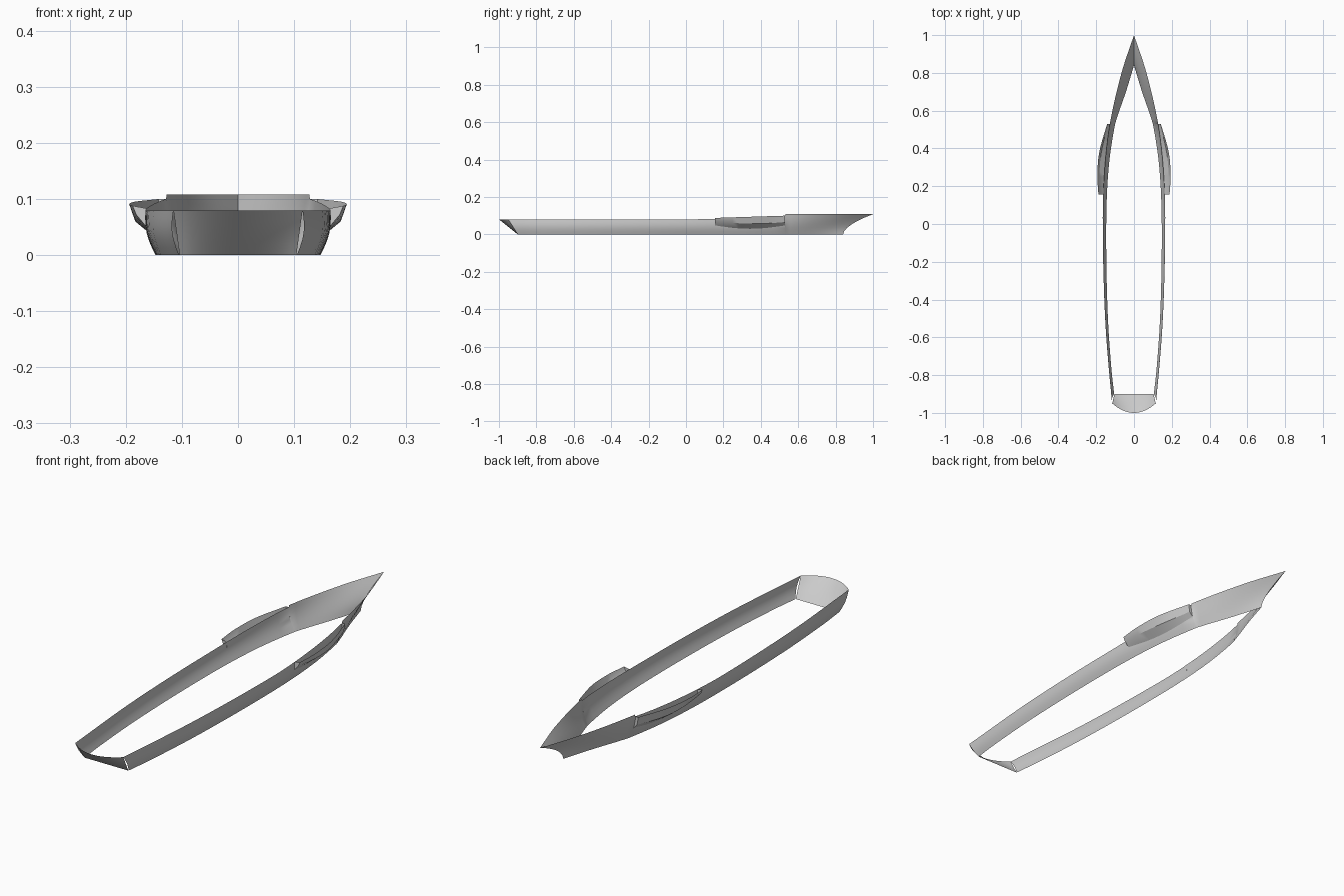
import bpy, bmesh, math

cube = bpy.data.objects.get("Cube")
if cube:
    bpy.data.objects.remove(cube, do_unlink=True)

grey = bpy.data.materials.new("hull_grey")
grey.use_nodes = True
colour = (0.6, 0.6, 0.6, 1)
grey.diffuse_color = colour
grey.node_tree.nodes["Principled BSDF"].inputs["Base Color"].default_value = colour


def loft(name, sections, flip=False):
    """Skin a list of cross-sections into an open sheet."""
    bm = bmesh.new()
    grid = [[bm.verts.new(p) for p in s] for s in sections]
    for a, b in zip(grid, grid[1:]):
        for i in range(len(a) - 1):
            quad = [a[i], a[i + 1], b[i + 1], b[i]]
            bm.faces.new(quad[::-1] if flip else quad)
    bmesh.ops.remove_doubles(bm, verts=bm.verts, dist=0.0002)
    mesh = bpy.data.meshes.new(name)
    bm.to_mesh(mesh)
    bm.free()
    mesh.materials.append(grey)
    obj = bpy.data.objects.new(name, mesh)
    bpy.context.collection.objects.link(obj)
    bpy.ops.object.select_all(action='DESELECT')
    obj.select_set(True)
    bpy.context.view_layer.objects.active = obj
    bpy.ops.object.shade_smooth_by_angle(angle=math.radians(30))
    return obj


def mix(a, b, t):
    return a + (b - a) * t


def curve(points, y):
    """Smooth interpolation through (y, value) points."""
    n = len(points)
    k = max(i for i in range(n - 1) if points[i][0] <= y + 1e-6)
    (y0, v0), (y1, v1) = points[k], points[k + 1]

    def slope(i):
        a, b = points[max(i - 1, 0)], points[min(i + 1, n - 1)]
        return (b[1] - a[1]) / (b[0] - a[0])
    h = y1 - y0
    t = (y - y0) / h
    s = t * t * (3 - 2 * t)
    return (mix(v0, v1, s) + h * slope(k) * t * (1 - t) ** 2
            - h * slope(k + 1) * t * t * (1 - t))


RIM = [(-0.95, .115), (-0.5, .151), (0, .165), (.3, .155), (.53, .128), (.8, .066), (1, 0)]
KEEL = [(-0.95, .105), (-0.5, .138), (0, .147), (.3, .134), (.53, .1), (.8, .04), (1, 0)]
STEP = .53


def rim_height(y):
    if y > STEP:
        return .108
    return .08 + .02 * max(0, y / STEP) ** 1.5


def hull_section(y, side, height=None):
    """Cross-section from the bottom edge up to the rim."""
    top = rim_height(y) if height is None else height
    xb, xt = curve(KEEL, y), curve(RIM, y)
    bow = max(0, (y - STEP) / (1 - STEP))
    stern = max(0, (-y - .8) / .15)
    out = []
    for i in range(7):
        t = i / 6
        rake = -.16 * bow * (1 - t ** 1.8) + .05 * stern * (1 - t)
        bulge = .007 * math.sin(math.pi * t) * (1 - bow) if bow < 1 else 0
        out.append((side * (mix(xb, xt, t) + bulge), y + rake, top * t))
    return out


# Hull sides, with a small step in the rim at the forward bulwark
ys = [mix(-.95, STEP, i / 24) for i in range(25)]
bow_ys = [mix(STEP, 1, i / 12) for i in range(13)]
for side, label in ((1, "left"), (-1, "right")):
    sections = [hull_section(y, side) for y in ys]
    sections += [hull_section(y + .002 * (i == 0), side, .108) for i, y in enumerate(bow_ys)]
    loft(label + "_hull_side", sections, side > 0)

# Raked, rounded stern panel
stern = []
for i in range(17):
    u = mix(-1, 1, i / 16)
    stern.append([(u * mix(.104, .115, t), -.9 - t * mix(.1, .05, u * u), .08 * t)
                  for t in (0, .25, .5, .75, 1)])
loft("stern_panel", stern)

# Open-topped side sponsons: flared walls with closed ends
OUTER = [(.155, .188), (.25, .194), (.38, .184), (.53, .142)]
for side, label in ((1, "left"), (-1, "right")):
    wall = []
    for i in range(13):
        t = i / 12
        y = mix(.155, STEP, t)
        arc = math.sin(math.pi * t)
        x = curve(OUTER, y)
        low = .048 - .018 * arc
        # foot of the wall lies on the hull surface
        f = low / rim_height(y)
        foot = mix(curve(KEEL, y), curve(RIM, y), f) + .007 * math.sin(math.pi * f)
        wall.append([(side * foot, y, low),
                     (side * mix(foot, x, .75), y, mix(.072, .066, t) - .012 * arc),
                     (side * x, y, mix(.088, .1, t))])
    loft(label + "_sponson_wall", wall, side > 0)
    for end, place in ((wall[0], "front"), (wall[-1], "rear")):
        y = end[0][1]
        f = (.7, .85, 1)
        inner = [end[0]] + [(side * curve(RIM, y), y, rim_height(y) * k) for k in f[1:]]
        loft(label + "_sponson_" + place + "_end", [inner, end],
             (side > 0) == (place == "front"))
